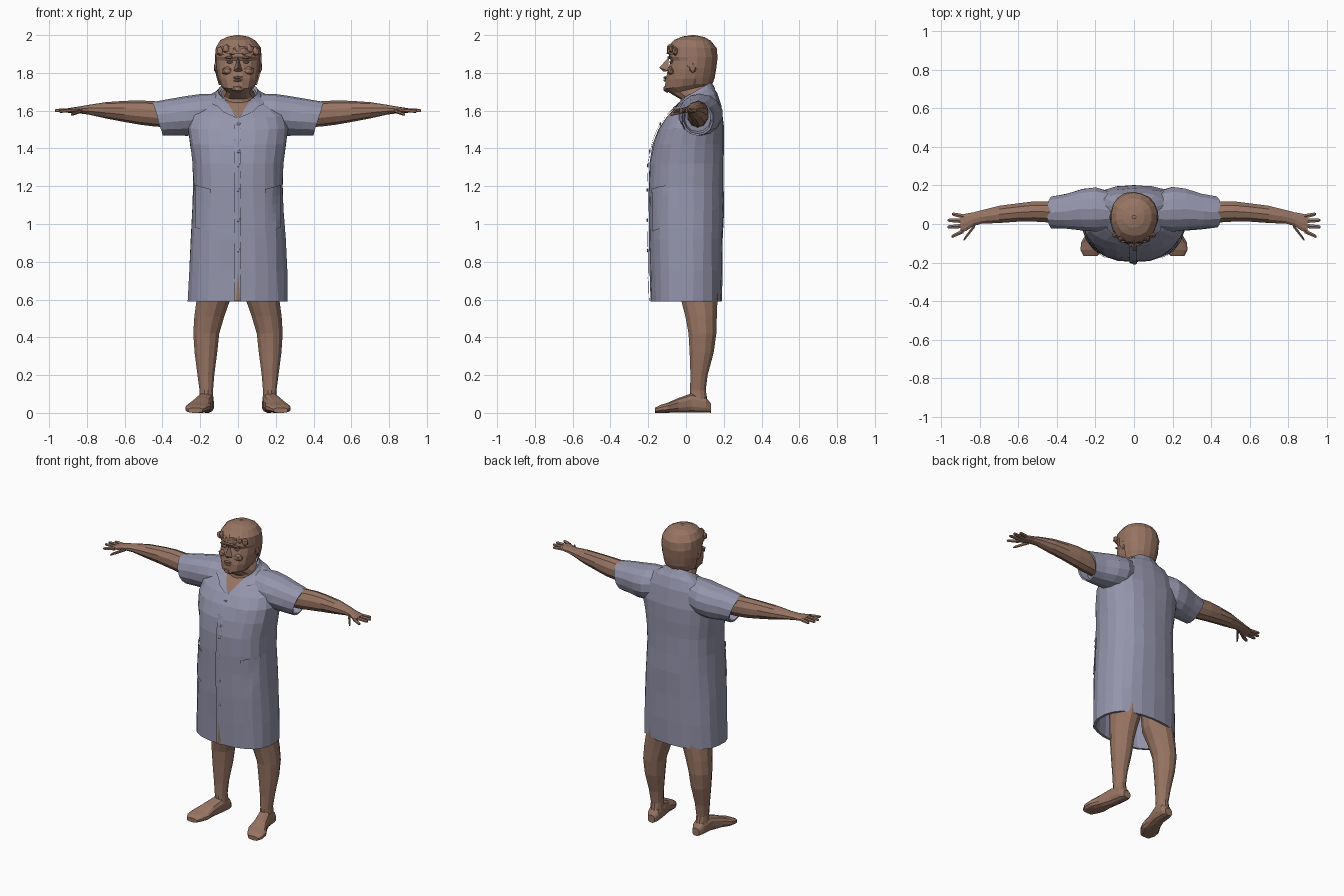
import bpy, bmesh, math, random
from mathutils import Vector
from mathutils.bvhtree import BVHTree

random.seed(4)


def material(name, rgb):
    m = bpy.data.materials.new(name)
    m.diffuse_color = (*rgb, 1)
    return m


SKIN = material("warm brown skin", (0.31, 0.175, 0.123))
CLOTH = material("grey blue cloth", (0.30, 0.30, 0.415))


def finish(name, bm, mat):
    bmesh.ops.recalc_face_normals(bm, faces=bm.faces)
    me = bpy.data.meshes.new(name)
    bm.to_mesh(me)
    bm.free()
    me.materials.append(mat)
    ob = bpy.data.objects.new(name, me)
    bpy.context.collection.objects.link(ob)
    return ob


def loft(name, rings, n, mat, power=2.0, jitter=0.0, keep=None):
    """Skin a chain of rings given as (centre, u axis, v axis)."""
    bm = bmesh.new()
    loops = []
    for c, u, v in rings:
        loop = []
        for i in range(n):
            a = 2 * math.pi * (i + 0.5) / n
            ca, sa = math.cos(a), math.sin(a)
            p = (Vector(c) + Vector(u) * math.copysign(abs(ca) ** (2 / power), ca)
                 + Vector(v) * math.copysign(abs(sa) ** (2 / power), sa))
            p += Vector([random.uniform(-jitter, jitter) for _ in range(2)] + [0])
            loop.append(bm.verts.new(p))
        loops.append(loop)
    for a, b in zip(loops, loops[1:]):
        for i in range(n):
            j = (i + 1) % n
            bm.faces.new((a[i], a[j], b[j], b[i]))
    if keep:
        drop = [f for f in bm.faces if not keep(f.calc_center_median())]
        bmesh.ops.delete(bm, geom=drop, context='FACES')
    else:
        bm.faces.new(loops[0])
        bm.faces.new(loops[-1])
    return finish(name, bm, mat)


def level(zf, zb, w, yf, yb):
    """Body ring: front/back height, half width, front/back depth."""
    return ((0, (yf + yb) / 2, (zf + zb) / 2), (w, 0, 0), (0, (yb - yf) / 2, (zb - zf) / 2))


def blob(name, loc, scale, mat=SKIN):
    bm = bmesh.new()
    bmesh.ops.create_icosphere(bm, subdivisions=1, radius=1)
    bmesh.ops.scale(bm, vec=scale, verts=bm.verts)
    bmesh.ops.translate(bm, vec=loc, verts=bm.verts)
    return finish(name, bm, mat)


# Dress body, with an inner wall so the skirt is hollow at the hem
dress = loft("dress", [level(*r) for r in (
    (.92, .92, .22, -.165, .17), (.59, .59, .25, -.172, .175),
    (.59, .59, .266, -.187, .19), (.75, .75, .262, -.19, .193), (.92, .92, .253, -.195, .196),
    (1.08, 1.08, .243, -.198, .2), (1.2, 1.2, .237, -.2, .2), (1.32, 1.32, .24, -.195, .2),
    (1.42, 1.42, .256, -.177, .2), (1.5, 1.52, .268, -.148, .2), (1.56, 1.63, .25, -.108, .186),
    (1.605, 1.695, .19, -.07, .162), (1.64, 1.735, .11, -.032, .135))],
    22, CLOTH, 2.4, 0.003)
bm = bmesh.new()
bm.from_mesh(dress.data)
TREE = BVHTree.FromBMesh(bm)
bm.free()


def on_front(x, z):
    hit = TREE.ray_cast(Vector((x, -1, z)), Vector((0, 1, 0)))[0]
    return hit or TREE.find_nearest(Vector((x, -.03, z)))[0]


def patch(name, corners, mat, lift, nu=4, nv=5):
    """Plate over the dress front, from four (x, z) corners."""
    bm = bmesh.new()
    a, b, c, d = [Vector(p) for p in corners]
    grid = []
    for j in range(nv + 1):
        t = j / nv
        row = []
        for i in range(nu + 1):
            q = a.lerp(d, t).lerp(b.lerp(c, t), i / nu)
            p = on_front(q.x, q.y)
            row.append(bm.verts.new(p + Vector((p.x * lift * 2, -lift, 0))))
        grid.append(row)
    for r0, r1 in zip(grid, grid[1:]):
        for i in range(nu):
            bm.faces.new((r0[i], r0[i + 1], r1[i + 1], r1[i]))
    return finish(name, bm, mat)


# Front closing, bare chest opening and the gap at the hem
patch("front_placket", [(-.022, .592), (.016, .592), (.016, 1.565), (-.022, 1.565)], CLOTH, .008, 2, 16)
patch("chest_opening", [(-.003, 1.565), (.003, 1.565), (.075, 1.655), (-.075, 1.655)], SKIN, .006)
patch("hem_gap", [(-.012, .592), (.012, .592), (.001, .73), (-.001, .73)], SKIN, .011, 2, 4)
for z in (1.53, 1.385, 1.31, 1.18, 1.02, .86):
    blob("button", on_front(.003, z) + Vector((0, -.009, 0)), (.011, .005, .011), CLOTH)

# Raised collar around the nape, open at the front
loft("collar", [level(1.625, 1.715, .135, -.055, .155), level(1.655, 1.752, .105, -.035, .135),
                level(1.65, 1.735, .095, -.03, .125)], 22, CLOTH, 2.2,
     keep=lambda c: c.y > -.01 or abs(c.x) > .085)

# Head and neck in one skin
loft("head", [level(*r) for r in (
    (1.56, 1.66, .088, -.04, .13), (1.66, 1.72, .088, -.03, .125), (1.688, 1.74, .07, -.08, .127),
    (1.715, 1.75, .09, -.115, .13), (1.765, 1.775, .106, -.11, .14), (1.82, 1.82, .115, -.097, .153),
    (1.865, 1.865, .119, -.083, .16), (1.885, 1.885, .12, -.094, .161), (1.93, 1.93, .115, -.085, .155),
    (1.97, 1.97, .088, -.045, .125), (1.99, 1.99, .04, .0, .08))], 16, SKIN, 2.15)

# Short hair cap with an uneven fringe
loft("hair", [level(*r) for r in (
    (1.74, 1.735, .1, -.09, .136), (1.79, 1.77, .115, -.1, .15), (1.84, 1.82, .123, -.1, .162),
    (1.9, 1.88, .126, -.1, .167), (1.94, 1.93, .12, -.095, .16), (1.975, 1.97, .093, -.06, .132),
    (1.993, 1.99, .055, -.02, .095), (2.0, 2.0, .01, .03, .045))], 18, SKIN, 2.1, .003,
     keep=lambda c: c.y > .045 or c.z > 1.9 or (c.y > 0 and c.z > 1.85))
for i in range(7):
    x = -.093 + .031 * i
    blob("fringe_lock", (x, -.088 + 3.5 * x * x, 1.915 + .012 * (i % 2)), (.023, .016, .026))

# Nose, lips and chin
bm = bmesh.new()
v = [bm.verts.new(p) for p in ((0, -.09, 1.885), (0, -.141, 1.828), (-.024, -.095, 1.81),
                               (.024, -.095, 1.81), (0, -.118, 1.806))]
for f in ((0, 2, 1), (0, 1, 3), (1, 2, 4), (1, 4, 3), (0, 3, 4, 2)):
    bm.faces.new([v[i] for i in f])
finish("nose", bm, SKIN)
blob("upper_lip", (0, -.108, 1.775), (.033, .012, .008))
blob("lower_lip", (0, -.107, 1.76), (.028, .013, .008))
blob("chin", (0, -.1, 1.716), (.036, .022, .022))

for s, side in ((1, "left"), (-1, "right")):
    def part(name, rings, n, mat, power=2.0, jitter=0.0):
        loft(side + "_" + name, [[(p[0] * s, p[1], p[2]) for p in r] for r in rings],
             n, mat, power, jitter)

    # Face details
    blob(side + "_brow", (s * .045, -.088, 1.882), (.03, .011, .008))
    blob(side + "_eye", (s * .043, -.078, 1.857), (.02, .012, .009))
    blob(side + "_cheek", (s * .055, -.078, 1.81), (.035, .022, .025))
    blob(side + "_ear", (s * .117, .035, 1.83), (.012, .02, .034))

    # Lapel and hip pocket
    patch(side + "_lapel", [(s * .004, 1.56), (s * .075, 1.592), (s * .135, 1.655), (s * .07, 1.665)],
          CLOTH, .011)
    patch(side + "_lapel_top", [(s * .085, 1.615), (s * .135, 1.635), (s * .13, 1.672), (s * .075, 1.668)],
          CLOTH, .014)
    patch(side + "_pocket", [(s * .14, .96), (s * .222, .98), (s * .222, 1.2), (s * .14, 1.175)], CLOTH, .006)
    patch(side + "_pocket_trim", [(s * .14, 1.165), (s * .224, 1.188), (s * .224, 1.207), (s * .14, 1.184)],
          CLOTH, .01, 4, 1)

    # Sleeve, turned in at the cuff: x, y, z, depth, height, slant
    part("sleeve", [((x, y, z), (0, d, 0), (t, 0, h)) for x, y, z, d, h, t in (
        (.12, .07, 1.59, .1, .1, 0), (.2, .077, 1.58, .117, .108, 0), (.27, .075, 1.572, .11, .105, .005),
        (.35, .065, 1.565, .093, .097, .015), (.425, .06, 1.557, .083, .089, .028),
        (.423, .06, 1.557, .073, .079, .026), (.37, .063, 1.565, .07, .075, .015))],
        14, CLOTH, 2.1, .003)

    # Arm and palm
    part("arm", [((x, y, z), (0, d, 0), (0, 0, h)) for x, y, z, d, h in (
        (.34, .062, 1.57, .055, .06), (.44, .063, 1.583, .058, .067), (.52, .065, 1.59, .055, .064),
        (.6, .06, 1.596, .05, .056), (.7, .05, 1.602, .047, .043), (.79, .037, 1.605, .037, .026),
        (.835, .025, 1.604, .037, .019), (.87, .01, 1.602, .047, .016), (.9, .0, 1.601, .047, .012))],
        10, SKIN)

    # Fingers: base x/y, tip x/y, height change
    for name, bx, by, tx, ty, dz in (("little_finger", .885, .04, .945, .052, -.002),
                                     ("ring_finger", .89, .016, .968, .02, 0),
                                     ("middle_finger", .89, -.01, .97, -.016, 0),
                                     ("index_finger", .885, -.036, .948, -.066, -.004),
                                     ("thumb", .825, -.005, .885, -.083, -.022)):
        part(name, [((bx + (tx - bx) * t, by + (ty - by) * t, 1.601 + dz * t),
                     (0, r, 0), (0, 0, r * .85)) for t, r in ((0, .013), (.55, .0115), (.9, .01), (1, .005))],
             6, SKIN)

    # Leg: x, y, z, half width, half depth
    part("leg", [((x, y, z), (w, 0, 0), (0, d, 0)) for x, y, z, w, d in (
        (.12, .06, .94, .1, .11), (.13, .07, .6, .092, .1), (.152, .08, .51, .082, .086),
        (.168, .087, .42, .071, .076), (.17, .083, .32, .062, .066), (.17, .069, .2, .046, .047),
        (.168, .063, .12, .037, .043), (.168, .068, .04, .04, .052))], 12, SKIN)

    # Bare foot turned outwards: y, x, half width, height
    part("foot", [((x, y, h / 2), (w, 0, 0), (0, 0, h / 2)) for y, x, w, h in (
        (.132, .165, .026, .05), (.105, .166, .04, .085), (.03, .174, .043, .105), (-.04, .194, .05, .08),
        (-.095, .21, .066, .055), (-.135, .222, .058, .043), (-.165, .226, .038, .027))],
        12, SKIN, 2.7)
